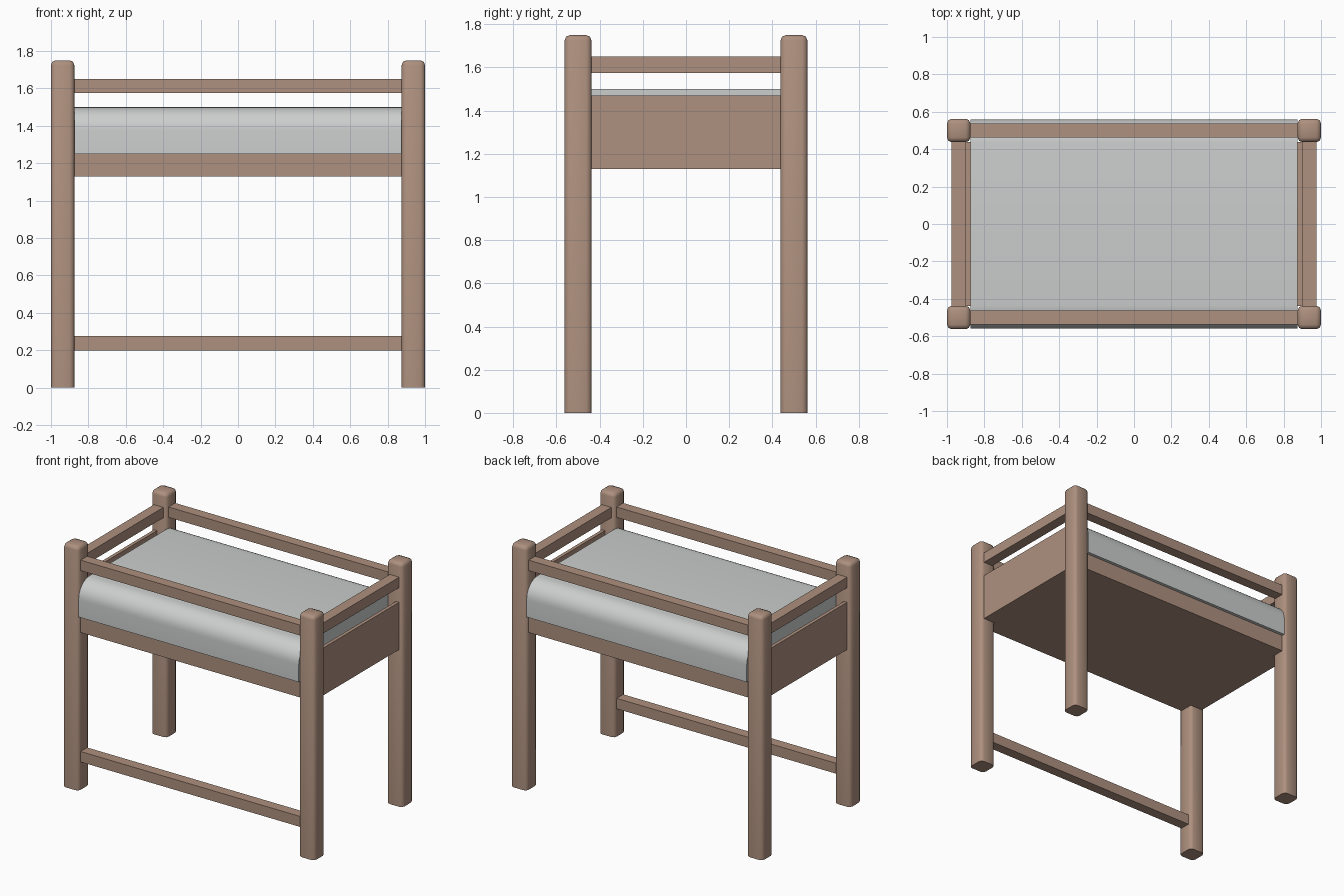
import bpy, bmesh, math

cube = bpy.data.objects.get("Cube")
if cube:
    bpy.data.objects.remove(cube, do_unlink=True)


def material(name, color):
    m = bpy.data.materials.new(name)
    m.use_nodes = True
    m.diffuse_color = color
    m.node_tree.nodes["Principled BSDF"].inputs["Base Color"].default_value = color
    return m


wood = material("warm wood", (0.42, 0.28, 0.21, 1))
fabric = material("pale grey fabric", (0.60, 0.62, 0.61, 1))


def finish(name, bm, mat, smooth=False):
    bmesh.ops.recalc_face_normals(bm, faces=bm.faces)
    mesh = bpy.data.meshes.new(name)
    bm.to_mesh(mesh)
    bm.free()
    mesh.materials.append(mat)
    ob = bpy.data.objects.new(name, mesh)
    bpy.context.collection.objects.link(ob)
    if smooth:
        bpy.ops.object.select_all(action='DESELECT')
        ob.select_set(True)
        bpy.context.view_layer.objects.active = ob
        bpy.ops.object.shade_smooth_by_angle(angle=math.radians(50))
    return ob


def box_mesh(lo, hi):
    bm = bmesh.new()
    bmesh.ops.create_cube(bm, size=1)
    for v in bm.verts:
        v.co = [l + (c + 0.5) * (h - l) for c, l, h in zip(v.co, lo, hi)]
    return bm


def box(name, lo, hi):
    return finish(name, box_mesh(lo, hi), wood)


IN_X, IN_Y = 0.875, 0.4375      # inner faces of the posts
OUT_X, OUT_Y = 1.0, 0.5625

# Corner posts, rounded on the upright and top edges
for sx, side in ((1, "left"), (-1, "right")):
    for sy, end in ((-1, "front"), (1, "back")):
        xs, ys = sorted((sx * IN_X, sx * OUT_X)), sorted((sy * IN_Y, sy * OUT_Y))
        bm = box_mesh((xs[0], ys[0], 0), (xs[1], ys[1], 1.75))
        edges = [e for e in bm.edges if sum(v.co.z for v in e.verts) > 1]
        bmesh.ops.bevel(bm, geom=edges, offset=0.025, segments=2,
                        profile=0.5, affect='EDGES')
        finish(f"{end}_{side}_post", bm, wood, True)

# Long rails and cradle walls, front and back
for sy, end in ((-1, "front"), (1, "back")):
    ys = sorted((sy * 0.4625, sy * 0.5375))
    box(f"{end}_top_rail", (-IN_X, ys[0], 1.575), (IN_X, ys[1], 1.65))
    box(f"{end}_wall", (-IN_X, ys[0], 1.13), (IN_X, ys[1], 1.255))
box("front_foot_rail", (-IN_X, -0.5375, 0.2), (IN_X, -0.4625, 0.275))

# Short rails and tall end walls
for sx, side in ((1, "left"), (-1, "right")):
    xs = sorted((sx * 0.9, sx * 0.975))
    box(f"{side}_top_rail", (xs[0], -IN_Y, 1.575), (xs[1], IN_Y, 1.65))
    xs = sorted((sx * 0.95, sx * 0.975))
    box(f"{side}_wall", (xs[0], -IN_Y, 1.13), (xs[1], IN_Y, 1.47))

# Floor of the cradle, reaching out between the posts
box("cradle_floor", (-0.95, -IN_Y, 1.13), (0.95, IN_Y, 1.155))
for sy, end in ((-1, "front"), (1, "back")):
    ys = sorted((sy * IN_Y, sy * 0.4625))
    box(f"{end}_floor_edge", (-IN_X, ys[0], 1.13), (IN_X, ys[1], 1.155))

# Mattress with rounded long edges
bm = box_mesh((-IN_X, -0.56, 1.25), (IN_X, 0.56, 1.5))
edges = [e for e in bm.edges if all(v.co.z > 1.4 for v in e.verts)
         and abs(e.verts[0].co.y - e.verts[1].co.y) < 0.01]
bmesh.ops.bevel(bm, geom=edges, offset=0.125, segments=8, profile=0.5, affect='EDGES')
finish("mattress", bm, fabric, True)
